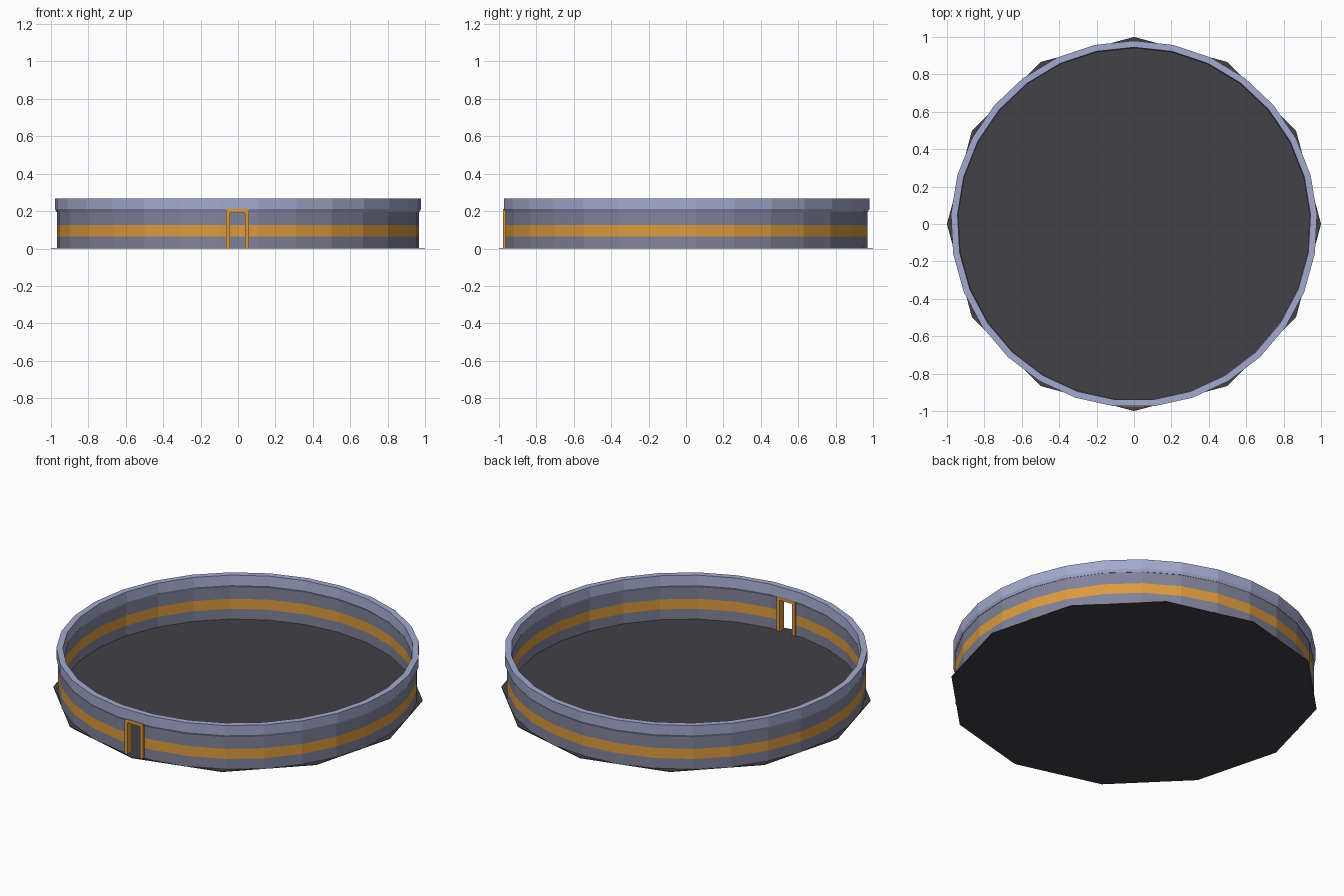
import bpy, bmesh, math

if "Cube" in bpy.data.objects:
    bpy.data.objects.remove(bpy.data.objects["Cube"])

def mat(name, rgb):
    m = bpy.data.materials.new(name)
    m.diffuse_color = (*rgb, 1)
    m.use_nodes = True
    m.node_tree.nodes["Principled BSDF"].inputs["Base Color"].default_value = m.diffuse_color
    return m

GREY = mat("wall grey", (0.22, 0.225, 0.32))
LIGHT = mat("rim blue grey", (0.37, 0.40, 0.62))
ORANGE = mat("band orange", (0.72, 0.33, 0.05))
DARK = mat("floor charcoal", (0.052, 0.052, 0.063))

def finish(name, bm, mats):
    me = bpy.data.meshes.new(name)
    bmesh.ops.recalc_face_normals(bm, faces=bm.faces)
    bm.to_mesh(me)
    bm.free()
    for m in mats:
        me.materials.append(m)
    ob = bpy.data.objects.new(name, me)
    bpy.context.collection.objects.link(ob)
    return ob

def ring(name, profile, mats, rule, n=29):
    """Sweep a closed (radius, z) profile round the z axis."""
    bm = bmesh.new()
    loops = []
    for i in range(n):
        a = math.pi / 2 + 2 * math.pi * i / n
        loops.append([bm.verts.new((r * math.cos(a), r * math.sin(a), z)) for r, z in profile])
    k = len(profile)
    for i in range(n):
        p, q = loops[i], loops[(i + 1) % n]
        for j in range(k):
            f = bm.faces.new((p[j], q[j], q[(j + 1) % k], p[(j + 1) % k]))
            f.material_index = rule(f.calc_center_median().z)
    return finish(name, bm, mats)

def box(name, x0, x1, y0, y1, z0, z1, m):
    bm = bmesh.new()
    bmesh.ops.create_cube(bm, size=1)
    for v in bm.verts:
        v.co = ((x0 + x1) / 2 + v.co.x * (x1 - x0),
                (y0 + y1) / 2 + v.co.y * (y1 - y0),
                (z0 + z1) / 2 + v.co.z * (z1 - z0))
    return finish(name, bm, [m])

# Floor: thin twelve-sided disc
bm = bmesh.new()
bmesh.ops.create_cone(bm, cap_ends=True, segments=12, radius1=1, radius2=1, depth=0.004)
bmesh.ops.translate(bm, verts=bm.verts, vec=(0, 0, 0.002))
finish("floor", bm, [DARK])

# Wall with painted middle band
zs = [0.002, 0.065, 0.125, 0.205]
wall = ring("wall", [(0.97, z) for z in zs] + [(0.95, z) for z in reversed(zs)],
            [GREY, ORANGE], lambda z: 1 if 0.07 < z < 0.12 else 0)

# Doorway cut through the front
cutter = box("door_cutter", -0.046, 0.041, -1.1, -0.8, -0.1, 0.195, ORANGE)
cutter.hide_render = True
cutter.hide_viewport = True
cut = wall.modifiers.new("doorway", "BOOLEAN")
cut.object = cutter
cut.solver = "EXACT"

# Overhanging top rim
ring("rim", [(0.972, 0.195), (0.98, 0.21), (0.98, 0.268), (0.945, 0.268), (0.94, 0.21), (0.948, 0.195)],
     [LIGHT], lambda z: 0)

# Door frame: two posts and a lintel
Y0, Y1 = -0.978, -0.936
box("door_post_left", -0.064, -0.043, Y0, Y1, 0.002, 0.19, ORANGE)
box("door_post_right", 0.038, 0.059, Y0, Y1, 0.002, 0.19, ORANGE)
box("door_lintel", -0.064, 0.059, Y0, Y1, 0.19, 0.21, ORANGE)
